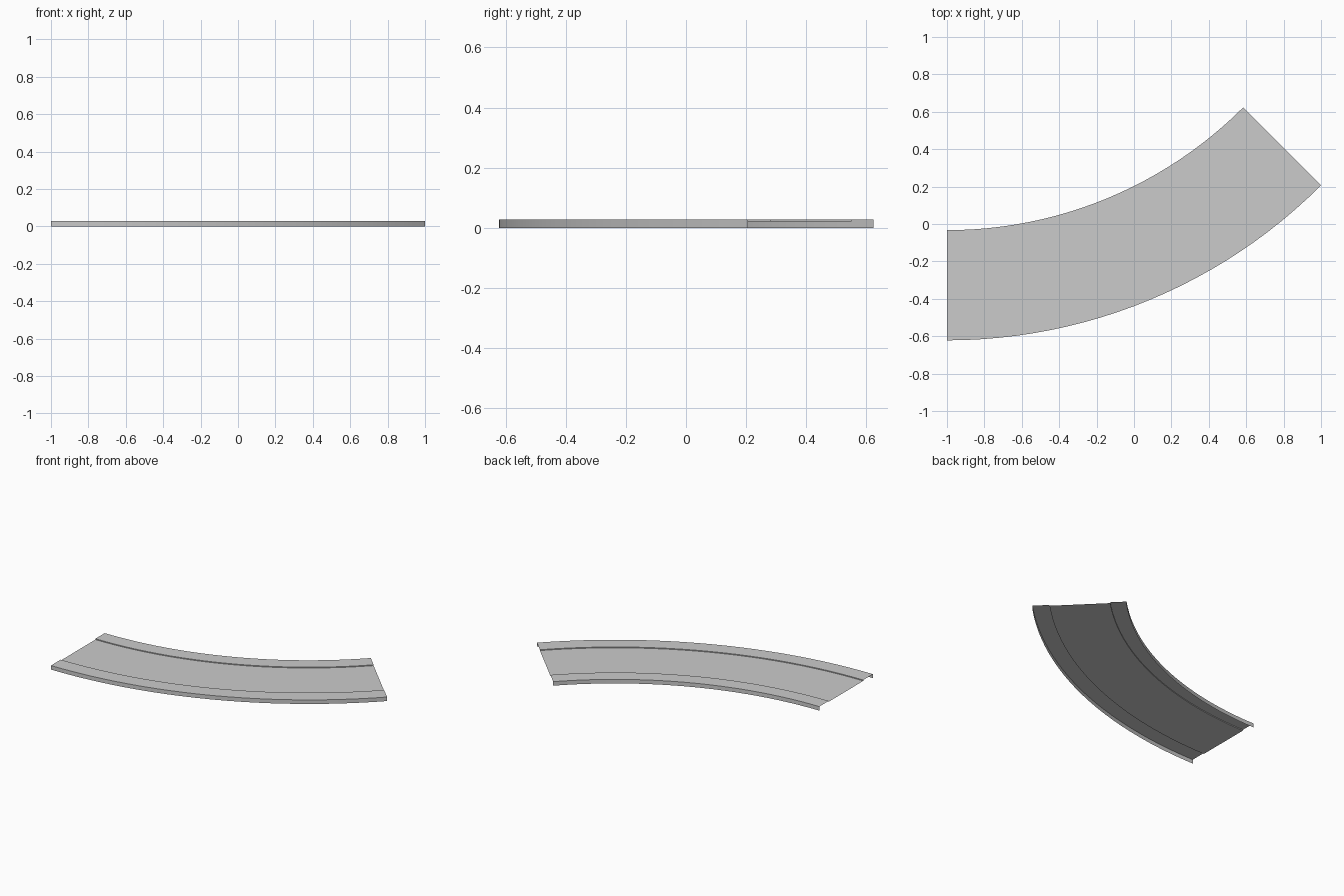
import bpy, bmesh, math

if "Cube" in bpy.data.objects:
    bpy.data.objects.remove(bpy.data.objects["Cube"])

# Arc: 45 degree bend, starting along +x, turning towards +y
R_OUT, R_IN = 2.828, 2.239
K_OUT, K_IN = 2.721, 2.341      # kerb / road borders
TOP, ROAD = 0.028, 0.022
CX, CY = -1.0, 2.206
STEPS = 24


def sweep(name, profile):
    """Sweep an open (radius, height) profile around the bend."""
    bm = bmesh.new()
    rows = []
    for i in range(STEPS + 1):
        a = math.radians(45) * i / STEPS
        rows.append([bm.verts.new((CX + r * math.sin(a), CY - r * math.cos(a), z))
                     for r, z in profile])
    for p, q in zip(rows, rows[1:]):
        for j in range(len(profile) - 1):
            bm.faces.new((p[j], q[j], q[j + 1], p[j + 1]))
    me = bpy.data.meshes.new(name)
    bm.to_mesh(me)
    bm.free()
    ob = bpy.data.objects.new(name, me)
    bpy.context.collection.objects.link(ob)
    bpy.ops.object.select_all(action='DESELECT')
    ob.select_set(True)
    bpy.context.view_layer.objects.active = ob
    bpy.ops.object.shade_smooth_by_angle(angle=math.radians(30))
    return ob


# Road deck, open underneath
sweep("road_surface", [(K_OUT, ROAD), (K_IN, ROAD)])
# Raised kerbs: outside wall, flat top, small step down to the road
sweep("outer_kerb", [(R_OUT, 0), (R_OUT, TOP), (K_OUT, TOP), (K_OUT, ROAD)])
sweep("inner_kerb", [(K_IN, ROAD), (K_IN, TOP), (R_IN, TOP), (R_IN, 0)])
